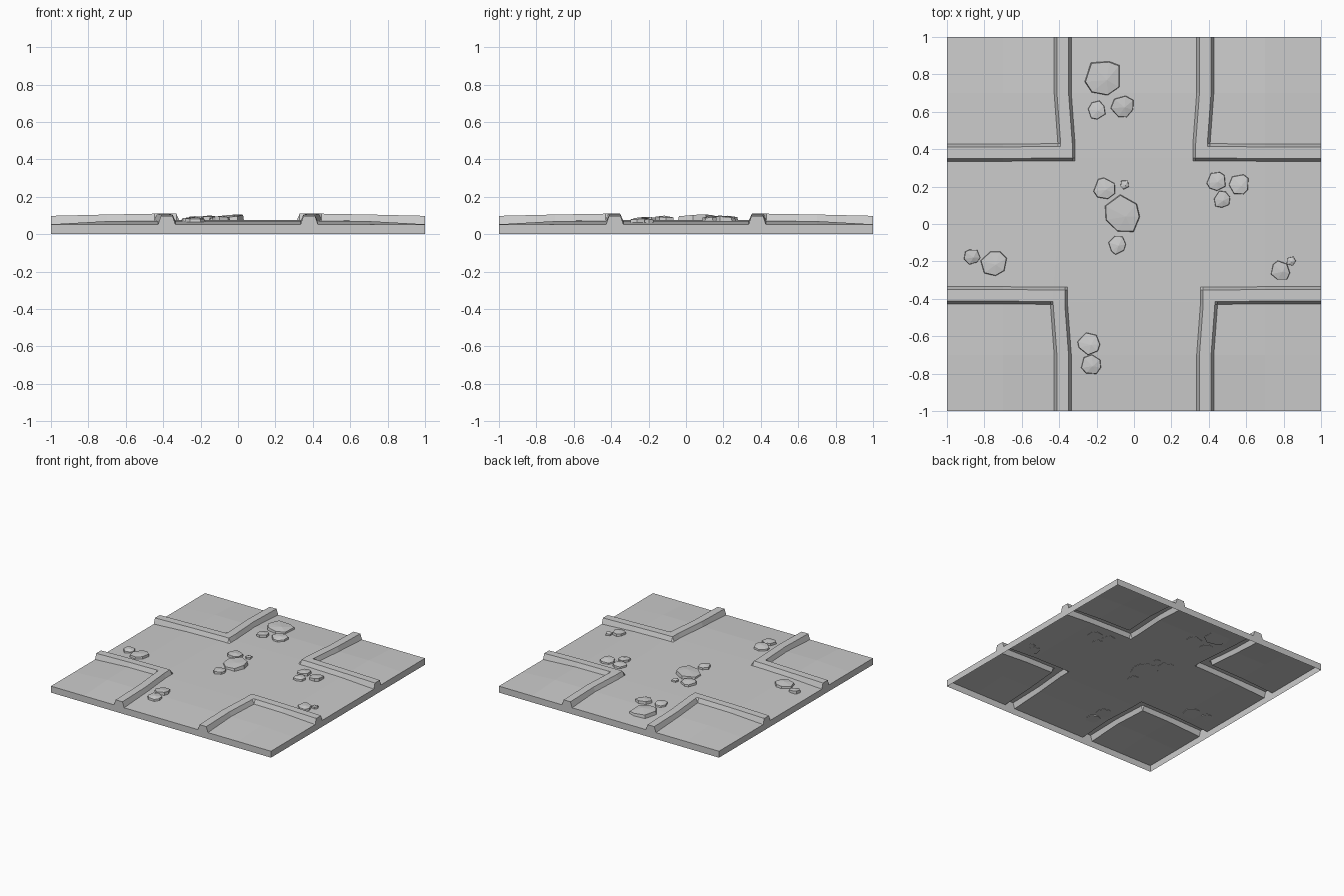
import bpy, bmesh, math, random
from mathutils import Vector

if "Cube" in bpy.data.objects:
    bpy.data.objects.remove(bpy.data.objects["Cube"])

random.seed(4)


def make_object(name, bm):
    bmesh.ops.recalc_face_normals(bm, faces=bm.faces)
    mesh = bpy.data.meshes.new(name)
    bm.to_mesh(mesh)
    bm.free()
    ob = bpy.data.objects.new(name, mesh)
    bpy.context.collection.objects.link(ob)
    return ob


def sgn(a):
    return 1 if a > 0 else -1


def ground_height(x, y):
    # low at the tile border, gently raised inside
    m = max(abs(x), abs(y))
    if m >= 0.7:
        return 0.053 + (1 - m) / 0.3 * 0.017
    return 0.070 + min((0.7 - m) / 0.3, 1) * 0.005


def tile_point(u, v):
    x, y = u, v
    # kerbs lean sideways towards the crossing corners
    if 0.3 < abs(u) < 0.5:
        x -= sgn(u) * sgn(v) * 0.02 * min(1, max(0, (0.7 - abs(v)) / 0.27)) * (abs(v) > 0.3)
    if 0.3 < abs(v) < 0.5 and abs(u) < 0.5 and abs(u) > 0.3:
        y += 0.003 * sgn(v)
    z = ground_height(u, v)
    # kerb height: L-shaped band in each quadrant
    if 0.349 < min(abs(u), abs(v)) < 0.418:
        z += 0.045 if max(abs(u), abs(v)) > 0.99 else 0.035
    return x, y, z


# crossroads tile: one sheet with raised kerbs and skirt walls, open below
half = [0.13, 0.335, 0.35, 0.412, 0.427, 0.7, 1.0]
lines = [-a for a in reversed(half)] + half
bm = bmesh.new()
grid = [[bm.verts.new(tile_point(u, v)) for v in lines] for u in lines]
n = len(lines)
for i in range(n - 1):
    for j in range(n - 1):
        bm.faces.new((grid[i][j], grid[i + 1][j], grid[i + 1][j + 1], grid[i][j + 1]))
rim = [e for e in bm.edges if e.is_boundary]
res = bmesh.ops.extrude_edge_only(bm, edges=rim)
for g in res["geom"]:
    if isinstance(g, bmesh.types.BMVert):
        g.co.z = 0
tile = make_object("crossroads_tile", bm)


# loose stones: x, y, radius
stones = [
    (-.16, .78, .105), (-.20, .61, .052), (-.06, .63, .065),
    (-.16, .19, .065), (-.05, .21, .028), (-.06, .05, .105), (-.09, -.11, .053),
    (.44, .23, .056), (.565, .21, .057), (.47, .13, .048),
    (-.865, -.175, .045), (-.75, -.21, .075),
    (.785, -.25, .056), (.84, -.20, .028),
    (-.24, -.64, .064), (-.23, -.755, .056),
]
for k, (x, y, r) in enumerate(stones):
    bm = bmesh.new()
    base = ground_height(x, y)
    sides = 5 if r < 0.03 else 7
    turn = random.random() * 6
    tilt = Vector((random.uniform(-.1, .1), random.uniform(-.1, .1)))
    height = 0.012 + 0.08 * r
    rings = [[], []]
    for s in range(sides):
        a = turn + s * math.tau / sides + random.uniform(-.2, .2)
        d = Vector((math.cos(a), math.sin(a))) * r * random.uniform(.88, 1.05)
        rings[0].append(bm.verts.new((x + d.x, y + d.y, base - 0.003)))
        rings[1].append(bm.verts.new((x + d.x * .95, y + d.y * .95,
                                      base + height + tilt.dot(d))))
    top = bm.verts.new((x + r * .15, y - r * .1, base + height + 0.008))
    for s in range(sides):
        t = (s + 1) % sides
        bm.faces.new((rings[0][s], rings[0][t], rings[1][t], rings[1][s]))
        bm.faces.new((rings[1][s], rings[1][t], top))
    bm.faces.new(rings[0][::-1])
    make_object(f"stone_{k + 1}", bm)
